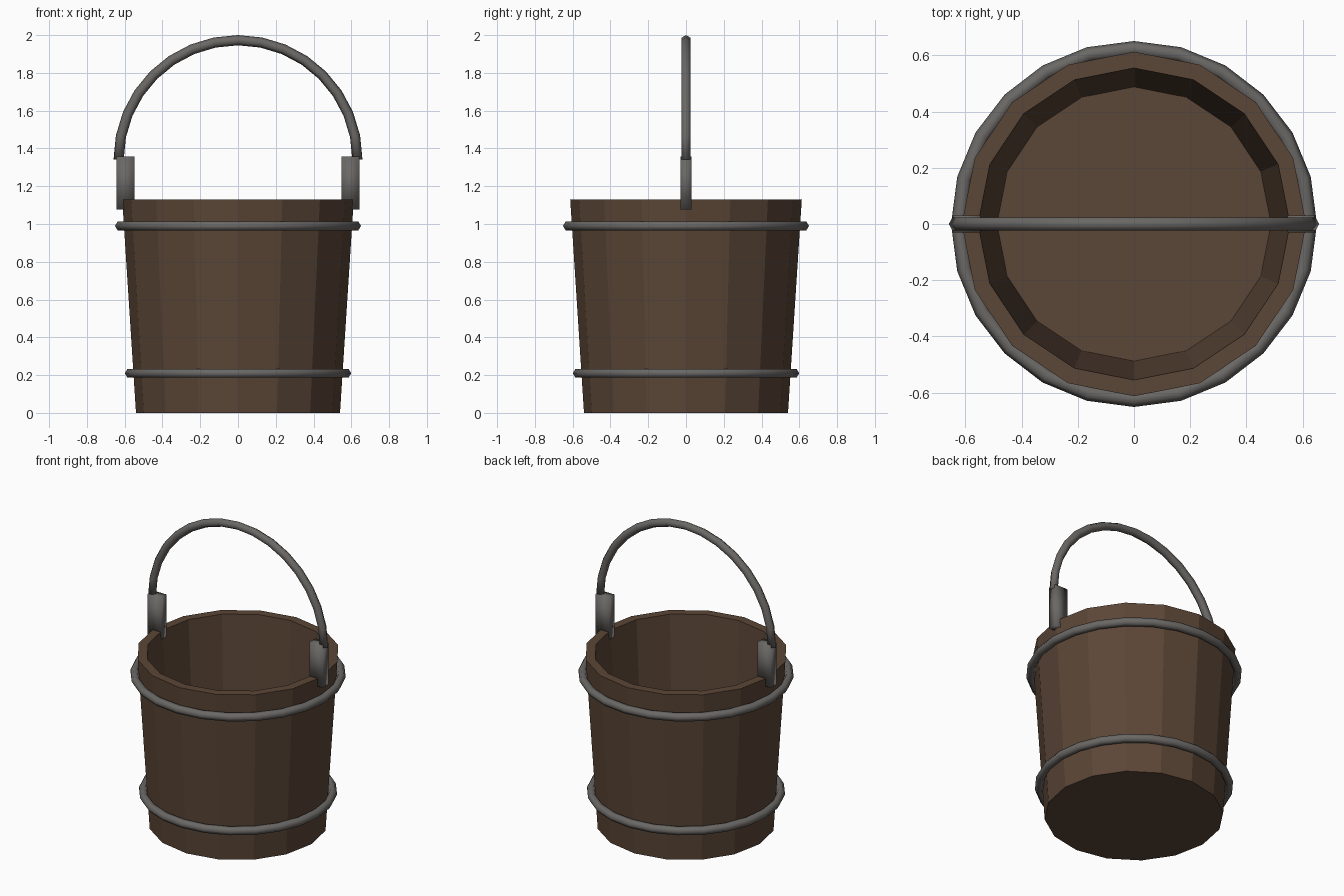
import bpy
import bmesh
from math import cos, sin, pi

cube = bpy.data.objects.get("Cube")
if cube:
    bpy.data.objects.remove(cube, do_unlink=True)


def material(name, color):
    mat = bpy.data.materials.new(name)
    mat.use_nodes = True
    mat.diffuse_color = color
    mat.node_tree.nodes["Principled BSDF"].inputs["Base Color"].default_value = color
    return mat


wood = material("dark wood", (0.105, 0.061, 0.038, 1))
iron = material("grey iron", (0.145, 0.138, 0.13, 1))


def finish(name, bm, mat, smooth):
    bmesh.ops.recalc_face_normals(bm, faces=bm.faces)
    mesh = bpy.data.meshes.new(name)
    bm.to_mesh(mesh)
    bm.free()
    mesh.materials.append(mat)
    for face in mesh.polygons:
        face.use_smooth = smooth
    obj = bpy.data.objects.new(name, mesh)
    bpy.context.collection.objects.link(obj)
    return obj


def lathe(name, profile, sides, mat):
    """Stack rings of (radius, height) and cap both ends."""
    bm = bmesh.new()
    rings = [[bm.verts.new((r * cos(2 * pi * i / sides), r * sin(2 * pi * i / sides), z))
              for i in range(sides)] for r, z in profile]
    for low, high in zip(rings, rings[1:]):
        for i in range(sides):
            j = (i + 1) % sides
            bm.faces.new((low[i], low[j], high[j], high[i]))
    bm.faces.new(rings[0])
    bm.faces.new(rings[-1])
    return finish(name, bm, mat, False)


def ring(name, radius, tube, height, steps, turn=2 * pi, upright=False):
    """Sweep a six-sided rod round a full or partial circle."""
    bm = bmesh.new()
    closed = turn > 6
    loops = []
    for i in range(steps if closed else steps + 1):
        a = turn * i / steps
        loop = []
        for k in range(6):
            r = radius + tube * cos(k * pi / 3)
            side = tube * sin(k * pi / 3)
            co = (r * cos(a), side, r * sin(a) + height) if upright else \
                 (r * cos(a), r * sin(a), side + height)
            loop.append(bm.verts.new(co))
        loops.append(loop)
    for a, b in zip(loops, loops[1:] + (loops[:1] if closed else [])):
        for k in range(6):
            n = (k + 1) % 6
            bm.faces.new((a[k], a[n], b[n], b[k]))
    if not closed:
        bm.faces.new(loops[0])
        bm.faces.new(loops[-1])
    return finish(name, bm, iron, True)


# Tapered wooden tub with a thick wall and a floor
lathe("tub", [(0.54, 0), (0.613, 1.13), (0.555, 1.13), (0.488, 0.06)], 16, wood)

# Iron hoops
ring("lower_hoop", 0.572, 0.027, 0.21, 24)
ring("upper_hoop", 0.624, 0.027, 0.99, 24)

# Arched carrying handle
ring("handle", 0.632, 0.027, 1.341, 16, turn=pi, upright=True)

# Lugs that join the handle to the rim
for name, side in (("left_lug", 1), ("right_lug", -1)):
    bm = bmesh.new()
    bmesh.ops.create_cube(bm, size=1)
    bmesh.ops.scale(bm, vec=(0.096, 0.06, 0.28), verts=bm.verts)
    bmesh.ops.translate(bm, vec=(side * 0.595, 0, 1.218), verts=bm.verts)
    finish(name, bm, iron, True)
